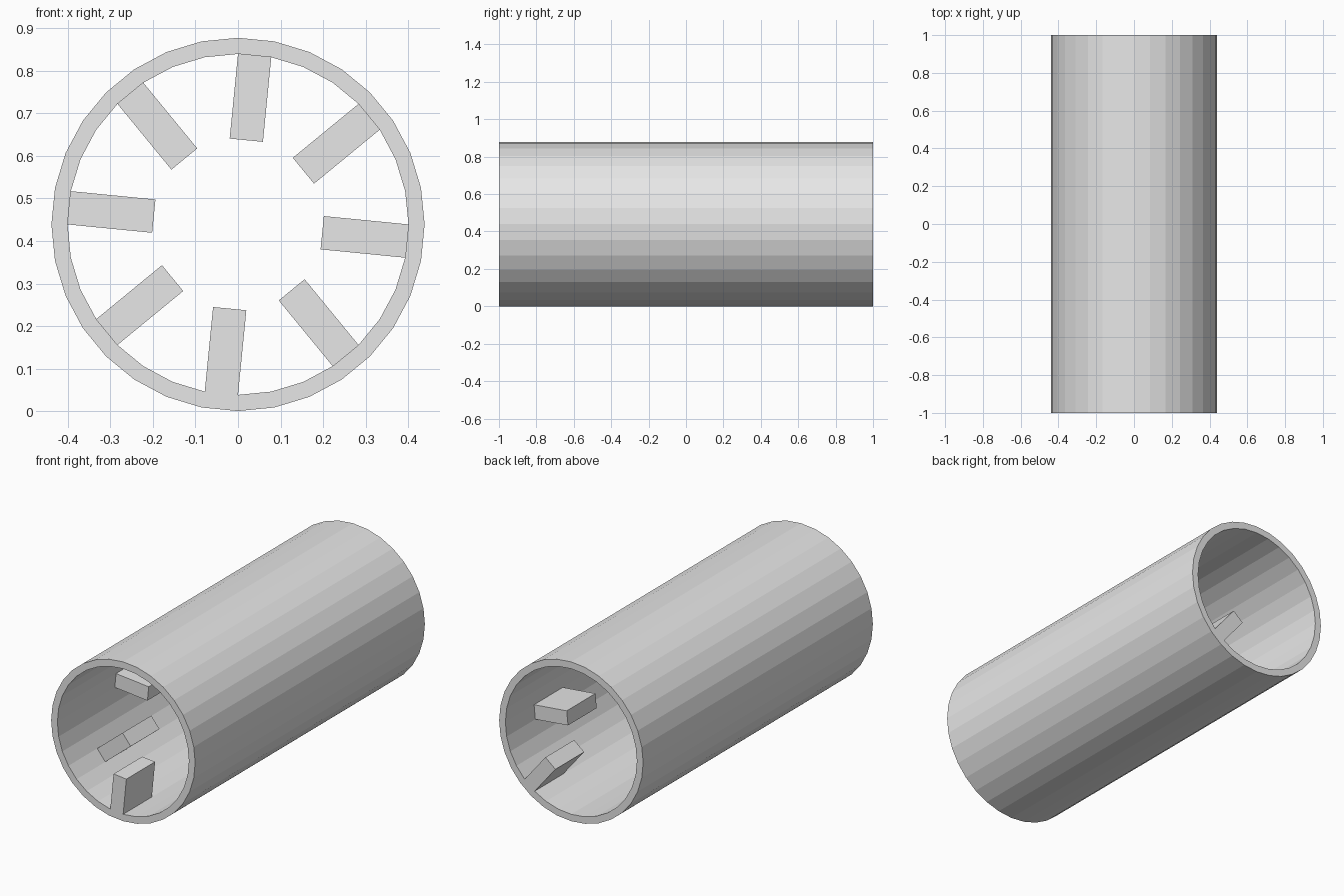
import bpy, bmesh
from math import cos, sin, tau

SIDES = 32            # facets around the tube
TEETH = 8             # one tooth per length section
OUTER, INNER = 0.439, 0.401
TOOTH_DEPTH = 0.2
LENGTH = 2.0

cube = bpy.data.objects.get("Cube")
if cube:
    bpy.data.objects.remove(cube, do_unlink=True)

grey = bpy.data.materials.new("light_grey")
grey.use_nodes = True
colour = (0.8, 0.8, 0.8, 1)
grey.diffuse_color = colour
grey.node_tree.nodes["Principled BSDF"].inputs["Base Color"].default_value = colour

bm = bmesh.new()


def ring(radius, y):
    """Circle of vertices around the tube axis."""
    return [bm.verts.new((radius * cos(tau * i / SIDES), y,
                          OUTER + radius * sin(tau * i / SIDES)))
            for i in range(SIDES)]


def bridge(a, b):
    """Quads between two rings."""
    return [bm.faces.new((a[i], a[(i + 1) % SIDES], b[(i + 1) % SIDES], b[i]))
            for i in range(SIDES)]


# Tube wall: outer skin, sectioned inner skin and the two end rims
outer = [ring(OUTER, y) for y in (-LENGTH / 2, LENGTH / 2)]
inner = [ring(INNER, -LENGTH / 2 + LENGTH * s / TEETH) for s in range(TEETH + 1)]
bridge(outer[0], outer[1])
bridge(inner[0], outer[0])
bridge(outer[1], inner[-1])
sections = [bridge(inner[s + 1], inner[s]) for s in range(TEETH)]
bmesh.ops.recalc_face_normals(bm, faces=bm.faces)

# Teeth: one inner facet per section pushed inward, stepping round in a spiral
start = SIDES * 3 // 4 - 1
step = SIDES // TEETH
facets = [sections[k][(start - step * k) % SIDES] for k in range(TEETH)]
tips = bmesh.ops.extrude_discrete_faces(bm, faces=facets)["faces"]
for tip in tips:
    centre = tip.calc_center_median()
    inward = centre.copy()
    inward.y = 0
    inward.z -= OUTER
    inward = -inward.normalized()
    bmesh.ops.translate(bm, verts=tip.verts, vec=inward * TOOTH_DEPTH)
bmesh.ops.recalc_face_normals(bm, faces=bm.faces)

mesh = bpy.data.meshes.new("toothed_tube")
bm.to_mesh(mesh)
bm.free()
mesh.materials.append(grey)
tube = bpy.data.objects.new("toothed_tube", mesh)
bpy.context.collection.objects.link(tube)
